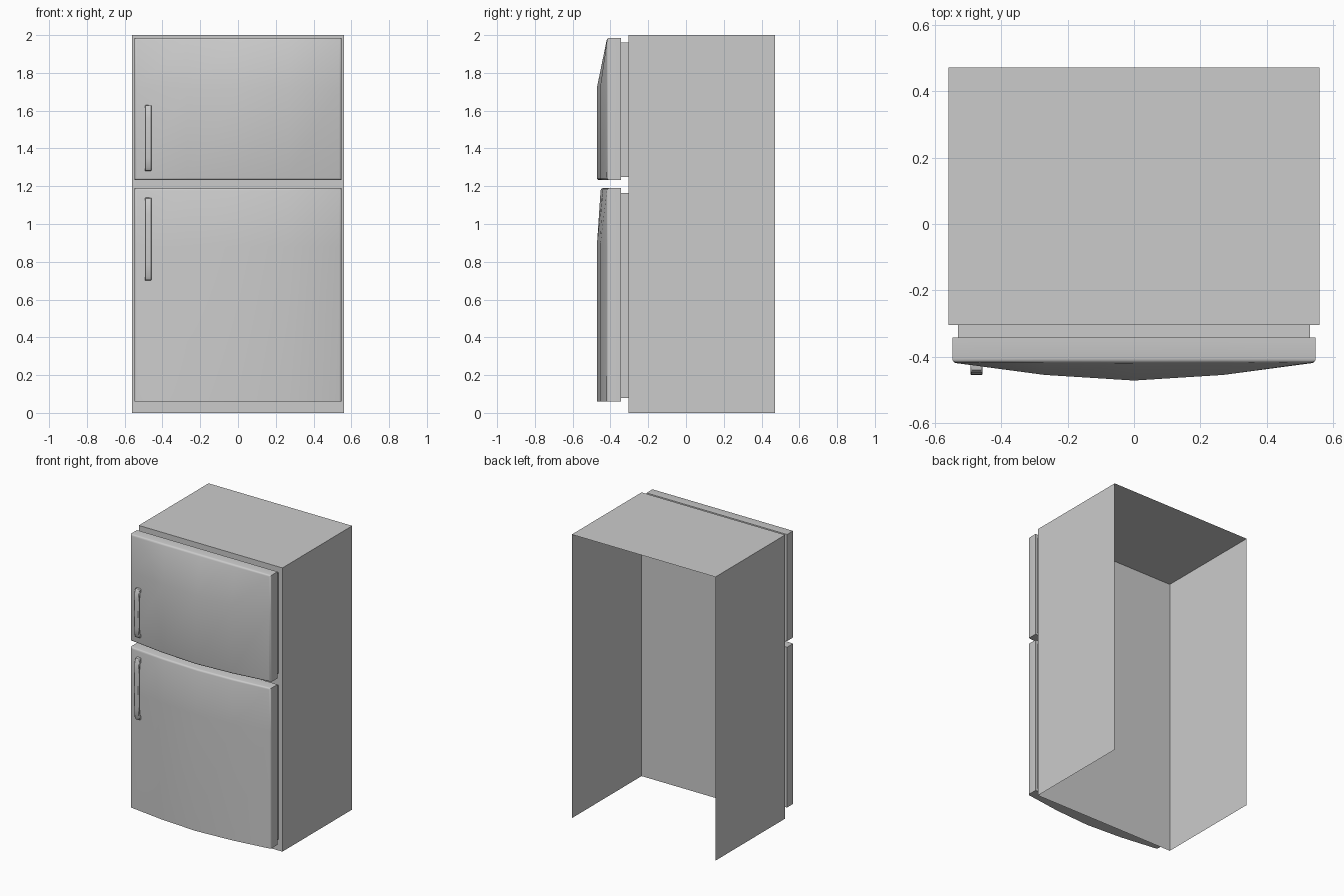
import bpy, bmesh

if "Cube" in bpy.data.objects:
    bpy.data.objects.remove(bpy.data.objects["Cube"])

BACK, CAB_FRONT, DOOR_BACK, DOOR_FLAT = 0.472, -0.305, -0.343, -0.418


def finish(bm, name, recalc=True, smooth=None):
    if recalc:
        bmesh.ops.recalc_face_normals(bm, faces=bm.faces[:])
    mesh = bpy.data.meshes.new(name)
    bm.to_mesh(mesh)
    bm.free()
    ob = bpy.data.objects.new(name, mesh)
    bpy.context.collection.objects.link(ob)
    if smooth:
        bpy.ops.object.select_all(action='DESELECT')
        ob.select_set(True)
        bpy.context.view_layer.objects.active = ob
        bpy.ops.object.shade_smooth_by_angle(angle=smooth)
    return ob


def open_box(name, lo, hi, is_open):
    """Axis-aligned box with the sides picked by is_open(normal) left off."""
    bm = bmesh.new()
    bmesh.ops.create_cube(bm, size=1)
    for v in bm.verts:
        v.co = [a + (c + 0.5) * (b - a) for a, b, c in zip(lo, hi, v.co)]
    bm.normal_update()
    bmesh.ops.delete(bm, geom=[f for f in bm.faces if is_open(f.normal)], context='FACES')
    return finish(bm, name, recalc=False)


def door(name, rows, bevel_bottom):
    """Door slab with a bowed front; rows are (z, bow amount)."""
    bow = [(-0.548, 0), (-0.27, 0.037), (0, 0.054), (0.27, 0.037), (0.548, 0)]
    bm = bmesh.new()
    front = [[bm.verts.new((x, DOOR_FLAT - d * k, z)) for x, d in bow] for z, k in rows]
    back = [[bm.verts.new((x, DOOR_BACK, z)) for x, d in bow] for z, k in rows]
    nr, nc = len(rows), len(bow)
    for grid in (front, back):
        for r in range(nr - 1):
            for c in range(nc - 1):
                bm.faces.new((grid[r][c], grid[r][c + 1], grid[r + 1][c + 1], grid[r + 1][c]))
    # rim walking round the slab
    ring = [(0, c) for c in range(nc)] + [(r, nc - 1) for r in range(1, nr)]
    ring += [(nr - 1, c) for c in range(nc - 2, -1, -1)] + [(r, 0) for r in range(nr - 2, 0, -1)]
    rounded = []
    for (r0, c0), (r1, c1) in zip(ring, ring[1:] + ring[:1]):
        a, b = front[r0][c0], front[r1][c1]
        bm.faces.new((a, b, back[r1][c1], back[r0][c0]))
        if bevel_bottom or not (r0 == 0 and r1 == 0):
            rounded.append(bm.edges.get((a, b)))
    bmesh.ops.recalc_face_normals(bm, faces=bm.faces[:])
    bmesh.ops.bevel(bm, geom=rounded, offset=0.012, segments=3, profile=0.5, affect='EDGES')
    return finish(bm, name, smooth=0.7)


def handle(name, z0, z1):
    """Arched strap handle: side profile extruded across x, edges softened."""
    base, reach, h = -0.420, 0.036, z1 - z0
    outer = [(0, 0), (0.01, 0.55), (0.05, 0.8), (0.2, 0.95), (0.5, 1)]
    inner = [(0.5, 0.6), (0.2, 0.56), (0.09, 0.4), (0.07, 0)]
    half = outer[:-1]
    top = [(1 - t, d) for t, d in reversed(half)]
    top_in = [(1 - t, d) for t, d in reversed(inner[1:])]
    pts = outer + top + top_in + inner
    bm = bmesh.new()
    f = bm.faces.new([bm.verts.new((-0.493, base - d * reach, z0 + t * h)) for t, d in pts])
    ext = bmesh.ops.extrude_face_region(bm, geom=[f])
    bmesh.ops.translate(bm, vec=(0.036, 0, 0),
                        verts=[v for v in ext['geom'] if isinstance(v, bmesh.types.BMVert)])
    ob = finish(bm, name, smooth=0.7)
    mod = ob.modifiers.new("soft_edges", 'BEVEL')
    mod.width, mod.segments, mod.limit_method = 0.004, 2, 'ANGLE'
    mod.angle_limit = 1.0
    return ob


# cabinet shell, open at the back and underneath
open_box("cabinet", (-0.56, CAB_FRONT, 0), (0.56, BACK, 2),
         lambda n: n.y > 0.5 or n.z < -0.5)

# door seals, bowed doors and handles
for part, seal_z, rows, grip in (
        ("freezer", (1.25, 1.96), [(1.233, 1), (1.72, 1), (1.985, 0)], (1.28, 1.63)),
        ("fridge", (0.08, 1.165), [(0.06, 1), (0.88, 1), (1.19, 0.62)], (0.70, 1.14))):
    open_box(part + "_seal", (-0.53, DOOR_BACK, seal_z[0]), (0.53, CAB_FRONT, seal_z[1]),
             lambda n: abs(n.y) > 0.5)
    door(part + "_door", rows, part == "freezer")
    handle(part + "_handle", *grip)
